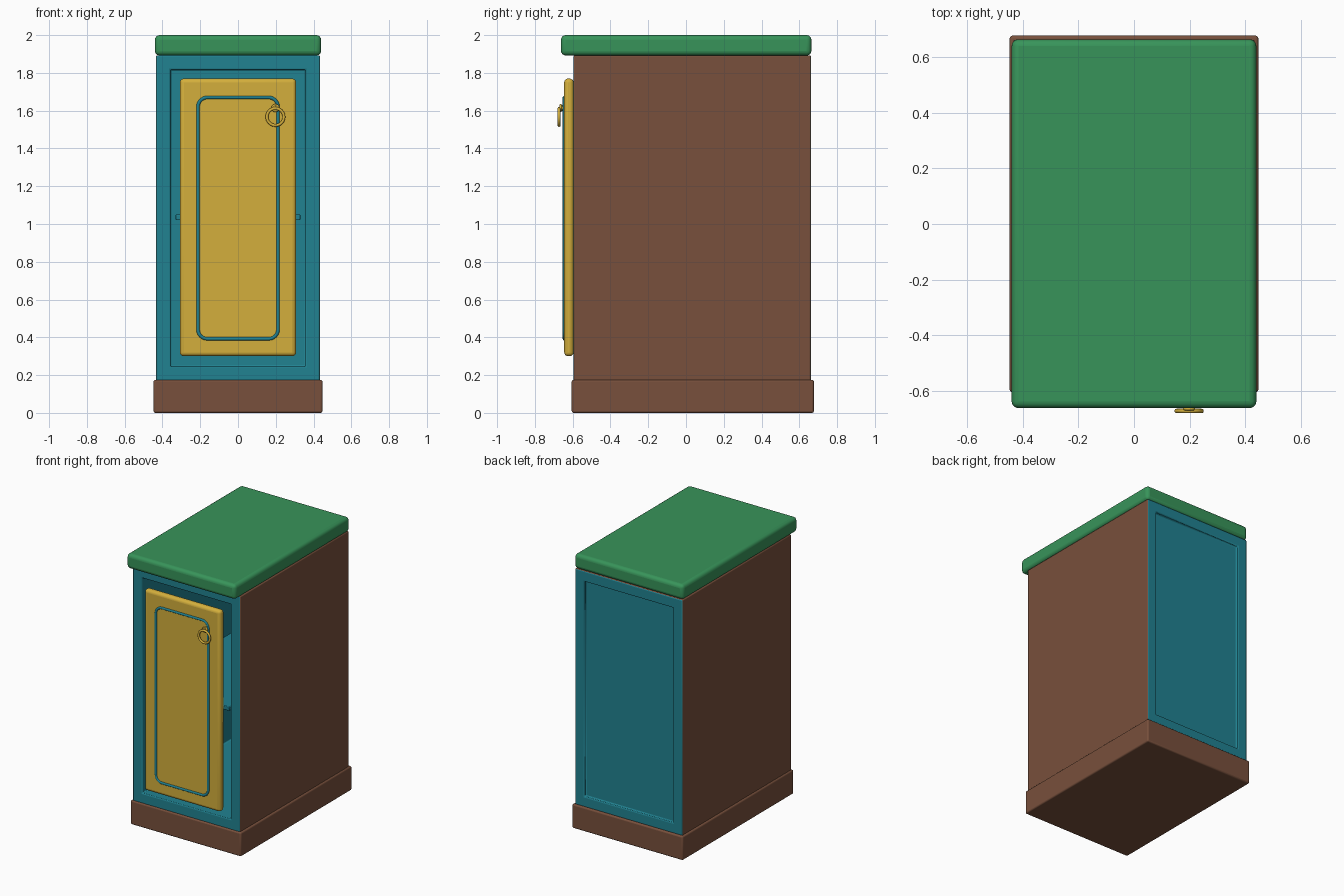
import bpy, bmesh, math
from mathutils import Matrix

if "Cube" in bpy.data.objects:
    bpy.data.objects.remove(bpy.data.objects["Cube"])


def mat(name, rgb):
    m = bpy.data.materials.new(name)
    m.diffuse_color = (*rgb, 1)
    m.use_nodes = True
    m.node_tree.nodes["Principled BSDF"].inputs["Base Color"].default_value = m.diffuse_color
    return m


BROWN = mat("brown wood", (0.188, 0.080, 0.045))
TEAL = mat("teal paint", (0.015, 0.223, 0.283))
GREEN = mat("green top", (0.039, 0.296, 0.102))
GOLD = mat("gold", (0.658, 0.429, 0.045))


def finish(name, bm, mats, bevel=0, segments=3):
    me = bpy.data.meshes.new(name)
    bm.to_mesh(me)
    bm.free()
    for m in mats:
        me.materials.append(m)
    ob = bpy.data.objects.new(name, me)
    bpy.context.collection.objects.link(ob)
    smooth(ob)
    if bevel:
        b = ob.modifiers.new("rounded edges", 'BEVEL')
        b.width, b.segments, b.limit_method = bevel, segments, 'ANGLE'
    return ob


def smooth(ob):
    bpy.ops.object.select_all(action='DESELECT')
    ob.select_set(True)
    bpy.context.view_layer.objects.active = ob
    bpy.ops.object.shade_smooth_by_angle(angle=math.radians(40))


def box_bm(x0, x1, y0, y1, z0, z1):
    bm = bmesh.new()
    bmesh.ops.create_cube(bm, size=1)
    for v in bm.verts:
        v.co.x = x1 if v.co.x > 0 else x0
        v.co.y = y1 if v.co.y > 0 else y0
        v.co.z = z1 if v.co.z > 0 else z0
    return bm


def box(name, dims, m, bevel, segments=3):
    return finish(name, box_bm(*dims), [m], bevel, segments)


def tube(name, pts, radius, m):
    cu = bpy.data.curves.new(name, 'CURVE')
    cu.dimensions = '3D'
    cu.bevel_depth, cu.bevel_resolution = radius, 3
    sp = cu.splines.new('POLY')
    sp.points.add(len(pts) - 1)
    for p, c in zip(sp.points, pts):
        p.co = (*c, 1)
    sp.use_cyclic_u = True
    cu.materials.append(m)
    ob = bpy.data.objects.new(name, cu)
    bpy.context.collection.objects.link(ob)
    bpy.ops.object.select_all(action='DESELECT')
    ob.select_set(True)
    bpy.context.view_layer.objects.active = ob
    bpy.ops.object.convert(target='MESH')
    smooth(bpy.context.object)


# plinth and countertop
box("plinth", (-0.447, 0.447, -0.605, 0.677, 0, 0.175), BROWN, 0.01)
box("countertop", (-0.44, 0.44, -0.662, 0.664, 1.892, 2.0), GREEN, 0.025, 4)

# cabinet body: brown sides, teal front and back; hollow front, shallow back panel
bm = box_bm(-0.434, 0.434, -0.595, 0.662, 0.17, 1.893)
for f in bm.faces:
    f.material_index = 1 if abs(f.normal.y) > 0.5 else 0
for sign, depth in ((-1, 1.2), (1, 0.018)):
    face = max(bm.faces, key=lambda f: f.normal.y * sign * f.calc_area())
    bmesh.ops.inset_region(bm, faces=[face], thickness=0.108)
    ext = bmesh.ops.extrude_face_region(bm, geom=[face])["geom"]
    bmesh.ops.delete(bm, geom=[face], context='FACES_ONLY')
    verts = [v for v in ext if isinstance(v, bmesh.types.BMVert)]
    bmesh.ops.translate(bm, verts=verts, vec=(0, -sign * depth, 0))
    for v in verts:
        for f in v.link_faces:
            f.material_index = 1
bmesh.ops.recalc_face_normals(bm, faces=bm.faces)
finish("cabinet_body", bm, [BROWN, TEAL], 0.007, 2)

# inner shelf
box("shelf", (-0.33, 0.33, -0.57, 0.61, 1.02, 1.05), TEAL, 0.004, 2)

# door with rounded rim
box("door", (-0.308, 0.308, -0.645, -0.595, 0.30, 1.77), GOLD, 0.021, 4)

# teal rounded outline on the door
R, HX, Z0, Z1 = 0.05, 0.212, 0.392, 1.67
outline = []
for i, (cx, cz) in enumerate(((HX - R, Z1 - R), (R - HX, Z1 - R),
                              (R - HX, Z0 + R), (HX - R, Z0 + R))):
    for k in range(7):
        a = math.radians(90 * i + 15 * k)
        outline.append((cx + R * math.cos(a), -0.644, cz + R * math.sin(a)))
tube("door_outline", outline, 0.009, TEAL)

# ring pull, its eyelet and post
for name, r, tr, y, z in (("ring_pull", 0.045, 0.008, -0.672, 1.567),
                          ("ring_eyelet", 0.016, 0.006, -0.664, 1.614)):
    pts = []
    for k in range(32):
        a = math.tau * k / 32
        pts.append((0.198 + r * math.cos(a), y, z + r * math.sin(a)))
    tube(name, pts, tr, GOLD)
bm = bmesh.new()
bmesh.ops.create_cone(bm, cap_ends=True, segments=20, radius1=0.017, radius2=0.015, depth=0.026,
                      matrix=Matrix.Translation((0.198, -0.655, 1.614)) @ Matrix.Rotation(math.pi / 2, 4, 'X'))
finish("ring_post", bm, [GOLD], 0.003, 2)
